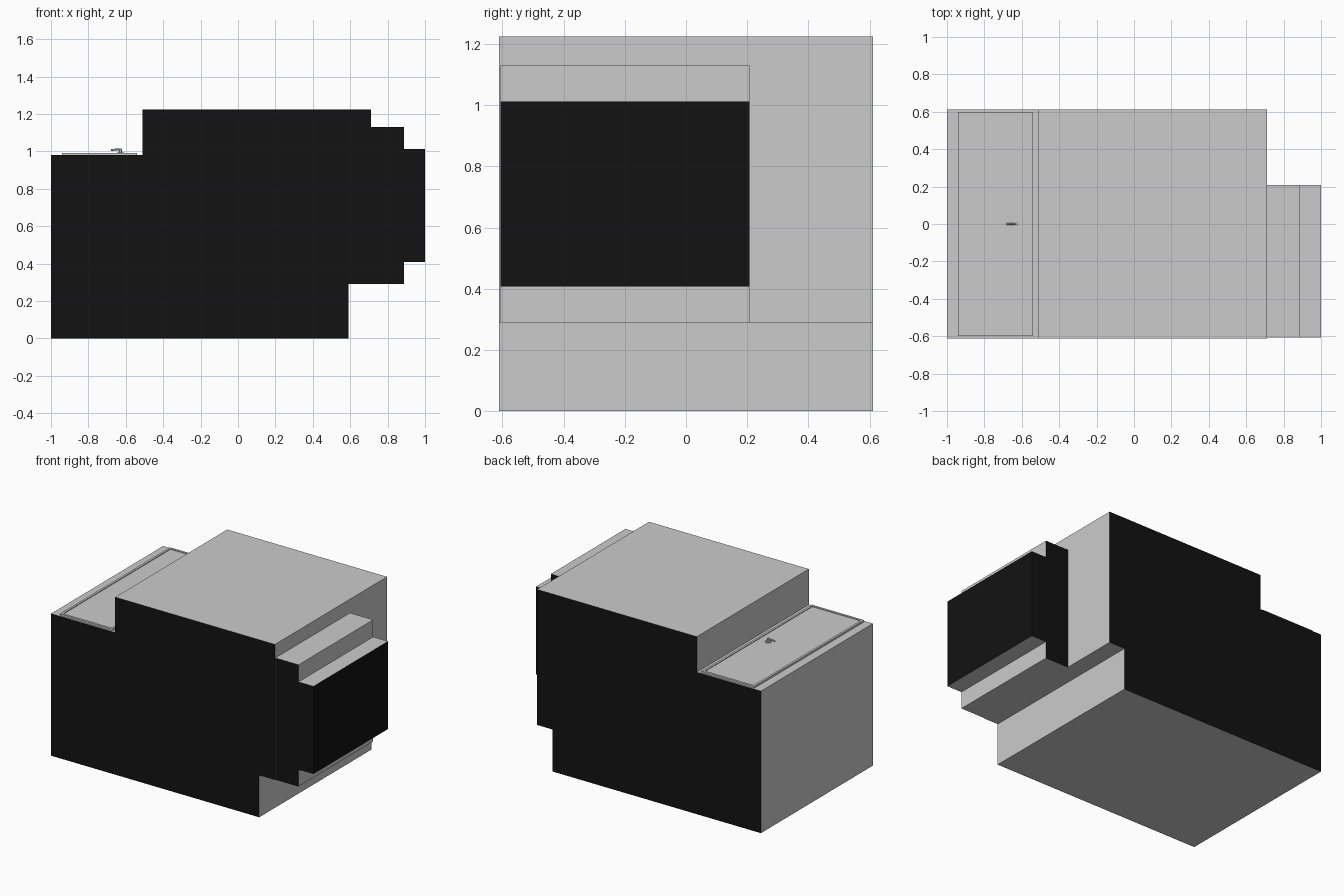
import bpy, bmesh
from mathutils import Vector

if "Cube" in bpy.data.objects:
    bpy.data.objects.remove(bpy.data.objects["Cube"])

black = bpy.data.materials.new("black_panel")
black.diffuse_color = (0.006, 0.006, 0.006, 1)
black.use_nodes = True
black.node_tree.nodes["Principled BSDF"].inputs["Base Color"].default_value = black.diffuse_color
grey = bpy.data.materials.new("grey_shell")
grey.diffuse_color = (0.8, 0.8, 0.8, 1)
grey.use_nodes = True
grey.node_tree.nodes["Principled BSDF"].inputs["Base Color"].default_value = grey.diffuse_color


def extrude_profile(name, pts, y0, y1, is_black=lambda n: False):
    """Extrude an x-z outline along y; faces picked by normal become black."""
    bm = bmesh.new()
    face = bm.faces.new([bm.verts.new((x, y0, z)) for x, z in pts])
    ext = bmesh.ops.extrude_face_region(bm, geom=[face])
    verts = [g for g in ext["geom"] if isinstance(g, bmesh.types.BMVert)]
    bmesh.ops.translate(bm, vec=(0, y1 - y0, 0), verts=verts)
    bmesh.ops.recalc_face_normals(bm, faces=bm.faces)
    bm.normal_update()
    for f in bm.faces:
        f.material_index = int(is_black(f.normal))
    me = bpy.data.meshes.new(name)
    bm.to_mesh(me)
    bm.free()
    me.materials.append(grey)
    me.materials.append(black)
    ob = bpy.data.objects.new(name, me)
    bpy.context.collection.objects.link(ob)
    return ob


def rect(x0, x1, z0, z1):
    return [(x0, z0), (x1, z0), (x1, z1), (x0, z1)]


def sides(n):
    return abs(n.y) > 0.9


# Main body with low ledge on the left and undercut on the right
extrude_profile("main_body", [(-1, 0), (0.59, 0), (0.59, 0.29), (0.71, 0.29),
                (0.71, 1.225), (-0.51, 1.225), (-0.51, 0.98), (-1, 0.98)],
                -0.611, 0.611, sides)

# Stepped bay on the right, dark sides and dark end
extrude_profile("stepped_bay", [(0.71, 0.29), (0.887, 0.29), (0.887, 0.407), (1, 0.407),
                (1, 1.012), (0.887, 1.012), (0.887, 1.13), (0.71, 1.13)],
                -0.607, 0.208, lambda n: sides(n))
bay_end = extrude_profile("bay_end_panel", rect(0.998, 1.0, 0.407, 1.012), -0.607, 0.208,
                          lambda n: sides(n) or n.x > 0.9)
bay_end.location.x = 0.001

# Door panel lying on the ledge: raised frame around a slightly lower leaf
extrude_profile("door_leaf", rect(-0.925, -0.555, 0.979, 0.987), -0.585, 0.585)
for i, x in enumerate((-0.94, -0.555)):
    extrude_profile(f"door_frame_side_{i}", rect(x, x + 0.015, 0.979, 0.992), -0.6, 0.6)
for i, y in enumerate((-0.6, 0.585)):
    extrude_profile(f"door_frame_end_{i}", rect(-0.925, -0.555, 0.979, 0.992), y, y + 0.015)


# Door handle: round rose, neck and lever
def cylinder(name, r, depth, loc):
    bpy.ops.mesh.primitive_cylinder_add(vertices=24, radius=r, depth=depth, location=loc)
    ob = bpy.context.object
    ob.name = name
    ob.data.materials.append(grey)
    bpy.ops.object.shade_smooth_by_angle()


cylinder("handle_rose", 0.019, 0.008, (-0.628, 0, 0.991))
cylinder("handle_neck", 0.007, 0.025, (-0.628, 0, 1.0005))

curve = bpy.data.curves.new("handle_lever", "CURVE")
curve.dimensions = "3D"
curve.bevel_depth = 0.005
curve.use_fill_caps = True
spline = curve.splines.new("POLY")
path = [(-0.623, 0, 1.009), (-0.66, 0, 1.009), (-0.68, 0, 1.006)]
spline.points.add(len(path) - 1)
for p, co in zip(spline.points, path):
    p.co = (*co, 1)
curve.materials.append(grey)
bpy.context.collection.objects.link(bpy.data.objects.new("handle_lever", curve))
